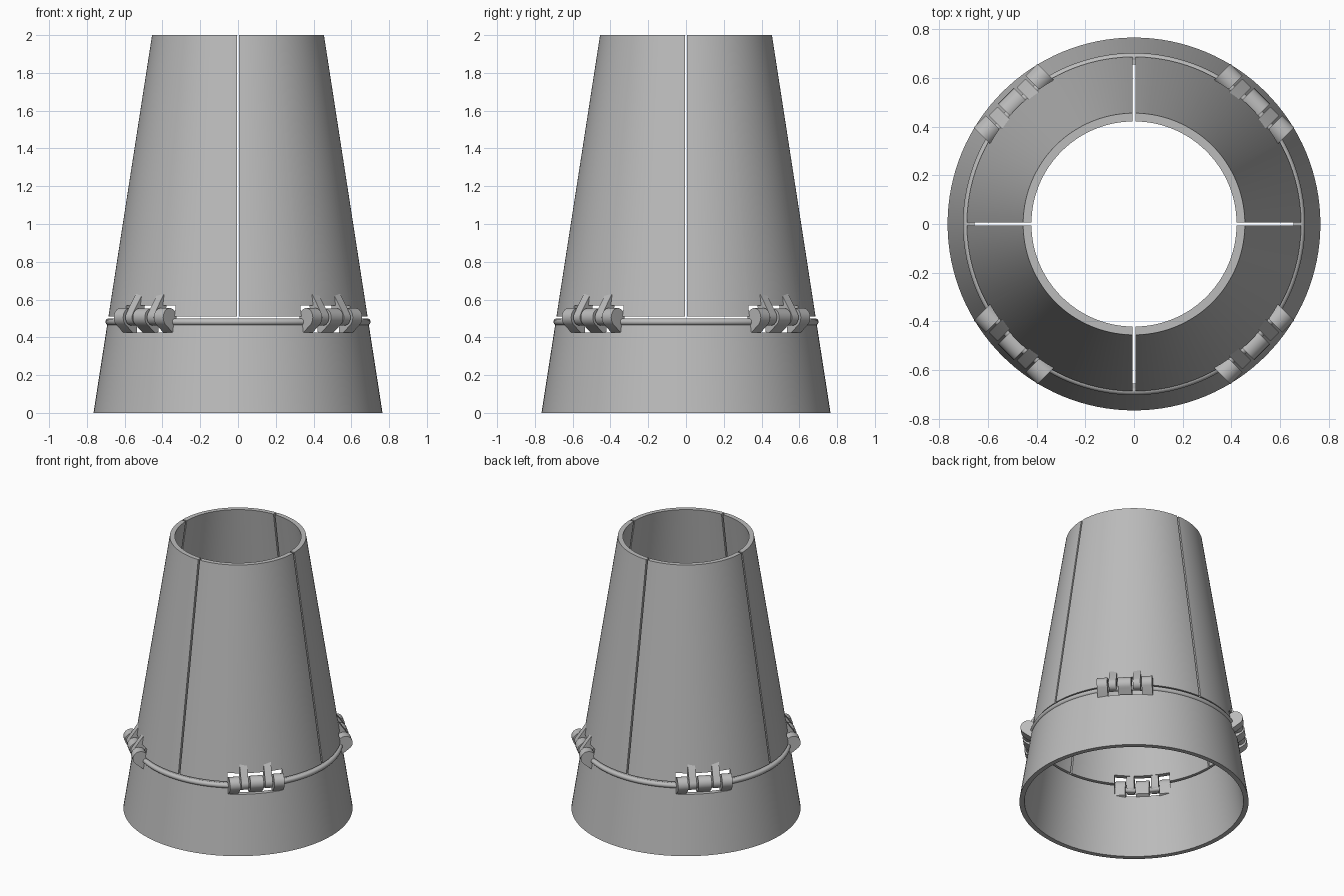
import bpy, bmesh
from math import pi, sin, cos, radians
from mathutils import Matrix, Vector

cube = bpy.data.objects.get("Cube")
if cube:
    bpy.data.objects.remove(cube)

metal = bpy.data.materials.new("grey metal")
metal.use_nodes = True
GREY = (0.5, 0.5, 0.5, 1)
metal.diffuse_color = GREY
metal.node_tree.nodes["Principled BSDF"].inputs["Base Color"].default_value = GREY

WALL = 0.034
SEAM = 0.006      # half width of the slit between panels


def radius(z):
    return 0.765 - 0.155 * z


def finish(bm, name, smooth=True):
    bmesh.ops.recalc_face_normals(bm, faces=bm.faces)
    mesh = bpy.data.meshes.new(name)
    bm.to_mesh(mesh)
    bm.free()
    mesh.materials.append(metal)
    ob = bpy.data.objects.new(name, mesh)
    bpy.context.collection.objects.link(ob)
    if smooth:
        bpy.ops.object.select_all(action="DESELECT")
        ob.select_set(True)
        bpy.context.view_layer.objects.active = ob
        bpy.ops.object.shade_smooth_by_angle(angle=radians(30))
    return ob


def shell(name, z0, z1, start=0.0, sweep=2 * pi, steps=128, trim=0.0):
    """Conical wall; trim keeps the panel edges parallel to the seam."""
    bm = bmesh.new()
    corners = [(radius(z0), z0), (radius(z1), z1),
               (radius(z1) - WALL, z1), (radius(z0) - WALL, z0)]
    closed = sweep > 6
    rings = []
    for i in range(steps if closed else steps + 1):
        ring = []
        for r, z in corners:
            cut = trim / r
            a = start + cut + (sweep - 2 * cut) * i / steps
            ring.append(bm.verts.new((r * cos(a), r * sin(a), z)))
        rings.append(ring)
    for i in range(steps):
        a, b = rings[i], rings[(i + 1) % len(rings)]
        for k in range(4):
            m = (k + 1) % 4
            bm.faces.new((a[k], b[k], b[m], a[m]))
    if not closed:
        bm.faces.new(rings[0])
        bm.faces.new(rings[-1])
    return finish(bm, name)


def hinge_opening(angle):
    bm = bmesh.new()
    place = (Matrix.Rotation(angle, 4, "Z") @ Matrix.Translation((0.67, 0, 0.497))
             @ Matrix.Diagonal((0.2, 0.37, 0.145, 1)))
    bmesh.ops.create_cube(bm, size=1, matrix=place)
    ob = finish(bm, "hinge_opening_cutter", False)
    ob.hide_render = True
    ob.hide_viewport = True
    ob.display_type = "WIRE"
    return ob


def knuckle(name, angle, offset, width, barrel, tip):
    """Round barrel with a tapering leg that runs into the wall."""
    centre = Vector((0.695, 0.505))
    tip = Vector(tip)
    side = (tip - centre).normalized().orthogonal() * 0.012
    outline = [centre + barrel * Vector((cos(t * pi / 12), sin(t * pi / 12)))
               for t in range(24)] + [tip + side, tip - side]
    bm = bmesh.new()
    for y in (offset - width / 2, offset + width / 2):
        for p in outline:
            bm.verts.new((p.x, y, p.y))
    hull = bmesh.ops.convex_hull(bm, input=bm.verts)
    loose = {g for g in hull["geom_interior"] if isinstance(g, bmesh.types.BMVert)}
    bmesh.ops.delete(bm, geom=list(loose), context="VERTS")
    bmesh.ops.transform(bm, matrix=Matrix.Rotation(angle, 4, "Z"), verts=bm.verts)
    return finish(bm, name)


# Lower skirt and four upper panels
skirt = shell("lower_skirt", 0, 0.497)
panels = [shell(f"upper_panel_{q + 1}", 0.51, 2, q * pi / 2, pi / 2, 40, SEAM)
          for q in range(4)]

# Hinge openings and hinges, one in the middle of each panel
for q, panel in enumerate(panels):
    angle = pi / 4 + q * pi / 2
    cutter = hinge_opening(angle)
    for wall in (skirt, panel):
        cut = wall.modifiers.new("hinge opening", "BOOLEAN")
        cut.operation = "DIFFERENCE"
        cut.solver = "EXACT"
        cut.object = cutter
    n = q + 1
    knuckle(f"hinge_{n}_middle", angle, 0, 0.09, 0.048, (0.65, 0.425))
    for s, label in ((-1, "right"), (1, "left")):
        knuckle(f"hinge_{n}_end_{label}", angle, s * 0.15, 0.07, 0.05, (0.65, 0.42))
        knuckle(f"hinge_{n}_arm_{label}", angle, s * 0.081, 0.05, 0.042, (0.642, 0.635))

# Round ring along the joint
bpy.ops.mesh.primitive_torus_add(major_radius=0.684, minor_radius=0.018,
                                 major_segments=128, minor_segments=12,
                                 location=(0, 0, 0.482))
ring = bpy.context.object
ring.name = "joint_ring"
ring.data.materials.append(metal)
bpy.ops.object.shade_smooth_by_angle(angle=radians(40))
